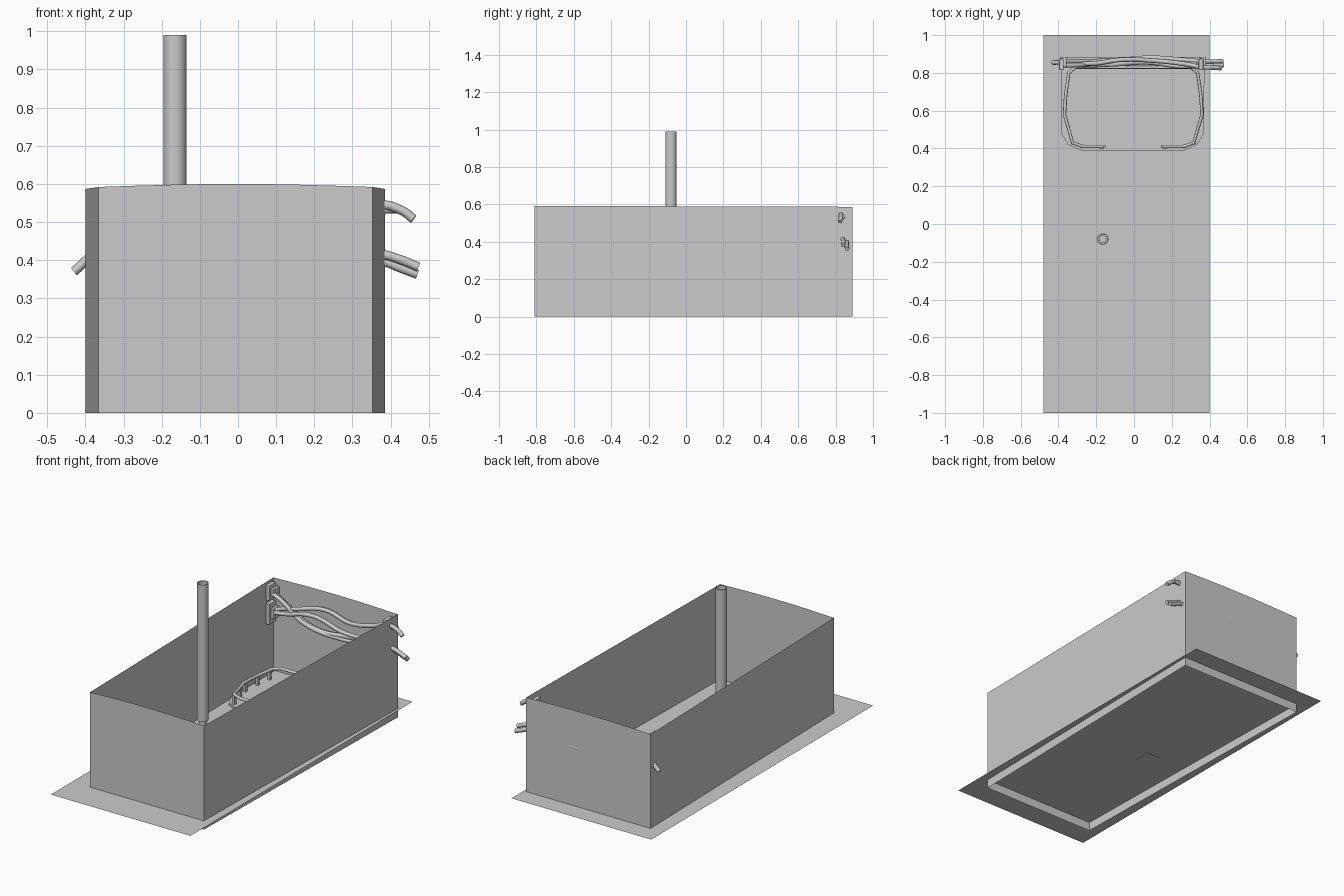
import bpy, bmesh, math
from mathutils import Vector

if "Cube" in bpy.data.objects:
    bpy.data.objects.remove(bpy.data.objects["Cube"])

FLOOR = 0.05


def mesh_object(name, bm, smooth=False):
    me = bpy.data.meshes.new(name)
    bm.to_mesh(me)
    bm.free()
    ob = bpy.data.objects.new(name, me)
    bpy.context.collection.objects.link(ob)
    if smooth:
        for p in me.polygons:
            p.use_smooth = True
    return ob


def box(name, lo, hi, bevel=0.0):
    bm = bmesh.new()
    bmesh.ops.create_cube(bm, size=1)
    lo, hi = Vector(lo), Vector(hi)
    for v in bm.verts:
        v.co = (lo + hi) / 2 + v.co * (hi - lo)
    ob = mesh_object(name, bm)
    if bevel:
        mod = ob.modifiers.new("bevel", "BEVEL")
        mod.width = bevel
        mod.segments = 2
    return ob


def slab(name, outline, z0, z1):
    bm = bmesh.new()
    f = bm.faces.new([bm.verts.new((x, y, z0)) for x, y in outline])
    ext = bmesh.ops.extrude_face_region(bm, geom=[f])["geom"]
    for v in ext:
        if isinstance(v, bmesh.types.BMVert):
            v.co.z = z1
    bmesh.ops.recalc_face_normals(bm, faces=bm.faces)
    return mesh_object(name, bm)


def tube(name, pts, radius, smooth=True, res=2):
    cu = bpy.data.curves.new(name, "CURVE")
    cu.dimensions = "3D"
    cu.bevel_depth = radius
    cu.bevel_resolution = res
    cu.use_fill_caps = True
    if smooth:
        sp = cu.splines.new("BEZIER")
        sp.bezier_points.add(len(pts) - 1)
        for b, p in zip(sp.bezier_points, pts):
            b.co = p
            b.handle_left_type = b.handle_right_type = "AUTO"
        sp.resolution_u = 8
    else:
        sp = cu.splines.new("POLY")
        sp.points.add(len(pts) - 1)
        for b, p in zip(sp.points, pts):
            b.co = (*p, 1)
    ob = bpy.data.objects.new(name, cu)
    bpy.context.collection.objects.link(ob)
    return ob


# Floor sheet, slightly off centre in x
bm = bmesh.new()
bm.faces.new([bm.verts.new((x, y, FLOOR)) for x, y in
              ((-0.48, -1), (0.40, -1), (0.40, 1), (-0.48, 1))])
mesh_object("floor", bm)

# Sheet walls, widening to the back, with gently crowned end walls
corners = [(-0.365, -0.81, 0.592), (0.352, -0.81, 0.592),
           (0.385, 0.89, 0.587), (-0.40, 0.89, 0.587)]
bm = bmesh.new()
loop = []
for i, a in enumerate(corners):
    b = corners[(i + 1) % 4]
    n = 8 if i % 2 == 0 else 1
    for k in range(n):
        t = k / n
        x, y, z = Vector(a).lerp(Vector(b), t)
        if n > 1:
            z += 0.008 * math.sin(math.pi * t)
        loop.append((bm.verts.new((x, y, 0)), bm.verts.new((x, y, z))))
for i, (a, b) in enumerate(loop):
    c, d = loop[(i + 1) % len(loop)]
    bm.faces.new((a, c, d, b))
mesh_object("walls", bm)

# Raised platform at the back
half = [(-0.28, 0.39), (-0.35, 0.42), (-0.385, 0.48), (-0.388, 0.885)]
outline = half + [(-x - 0.015, y) for x, y in reversed(half)]
slab("platform", outline, FLOOR - 0.004, FLOOR + 0.012)

# Low guard rail with an opening at the front
RZ = 0.115
left = [(-0.16, 0.41), (-0.27, 0.41), (-0.325, 0.43), (-0.368, 0.58),
        (-0.362, 0.68), (-0.345, 0.80), (-0.31, 0.83)]
path = left + [(-x - 0.008, y) for x, y in reversed(left)]
tube("guard_rail", [(x, y, RZ) for x, y in path], 0.009, smooth=False)

# Rail posts
for x, y in [(-0.16, 0.41), (-0.325, 0.43), (-0.346, 0.51), (-0.367, 0.59),
             (-0.36, 0.69), (-0.347, 0.78), (-0.2, 0.83)]:
    for s, px in (("left", x), ("right", -x - 0.008)):
        box("rail_post_" + s, (px - 0.008, y - 0.008, FLOOR),
            (px + 0.008, y + 0.008, RZ))

# Hollow pole on a slim socket and base plate
PX, PY = -0.165, -0.08
bm = bmesh.new()
N = 24
rings = []
for r, z in ((0.03, 0.21), (0.03, 0.99), (0.025, 0.99), (0.025, 0.21)):
    rings.append([bm.verts.new((PX + r * math.cos(2 * math.pi * k / N),
                                PY + r * math.sin(2 * math.pi * k / N), z))
                  for k in range(N)])
for j in range(4):
    p, q = rings[j], rings[(j + 1) % 4]
    for k in range(N):
        m = (k + 1) % N
        bm.faces.new((p[k], p[m], q[m], q[k]))
pole = mesh_object("pole", bm, True)
bpy.context.view_layer.objects.active = pole
pole.select_set(True)
bpy.ops.object.shade_smooth_by_angle(angle=math.radians(40))
tube("pole_socket", [(PX, PY, FLOOR), (PX, PY, 0.24)], 0.02, smooth=False, res=4)
box("pole_base", (PX - 0.045, PY - 0.05, FLOOR - 0.002),
    (PX + 0.045, PY + 0.05, FLOOR + 0.006))

# Cable clamps on both side walls
for side, x in (("left", -0.377), ("right", 0.362)):
    for zc, h in ((0.53, 0.09), (0.41, 0.12)):
        box("cable_clamp_plate_" + side, (x - 0.02, 0.815, zc - h / 2),
            (x + 0.005, 0.875, zc + h / 2), 0.005)
        box("cable_clamp_block_" + side, (x - 0.015, 0.83, zc - h / 4),
            (x + 0.02, 0.885, zc + h / 4), 0.005)

# Cables strung across the back wall and out through the side walls
cables = [
    [(-0.43, 0.855, 0.37), (-0.37, 0.855, 0.42), (-0.22, 0.85, 0.47),
     (-0.06, 0.87, 0.50), (0.1, 0.865, 0.47), (0.25, 0.85, 0.50),
     (0.37, 0.83, 0.545), (0.43, 0.828, 0.53), (0.46, 0.825, 0.508)],
    [(-0.39, 0.84, 0.53), (-0.32, 0.84, 0.50), (-0.18, 0.85, 0.40),
     (0.06, 0.875, 0.36), (0.24, 0.86, 0.39), (0.37, 0.84, 0.415),
     (0.43, 0.84, 0.40), (0.473, 0.84, 0.382)],
    [(-0.39, 0.86, 0.53), (-0.30, 0.862, 0.47), (-0.12, 0.865, 0.38),
     (0.08, 0.88, 0.38), (0.25, 0.87, 0.40), (0.37, 0.86, 0.40),
     (0.43, 0.86, 0.378), (0.47, 0.862, 0.363)],
    [(-0.39, 0.845, 0.41), (-0.3, 0.84, 0.425), (-0.12, 0.845, 0.46),
     (0.08, 0.855, 0.41), (0.24, 0.835, 0.44), (0.37, 0.838, 0.53),
     (0.42, 0.838, 0.535)],
]
for i, pts in enumerate(cables):
    tube("cable_%d" % (i + 1), pts, 0.012)
